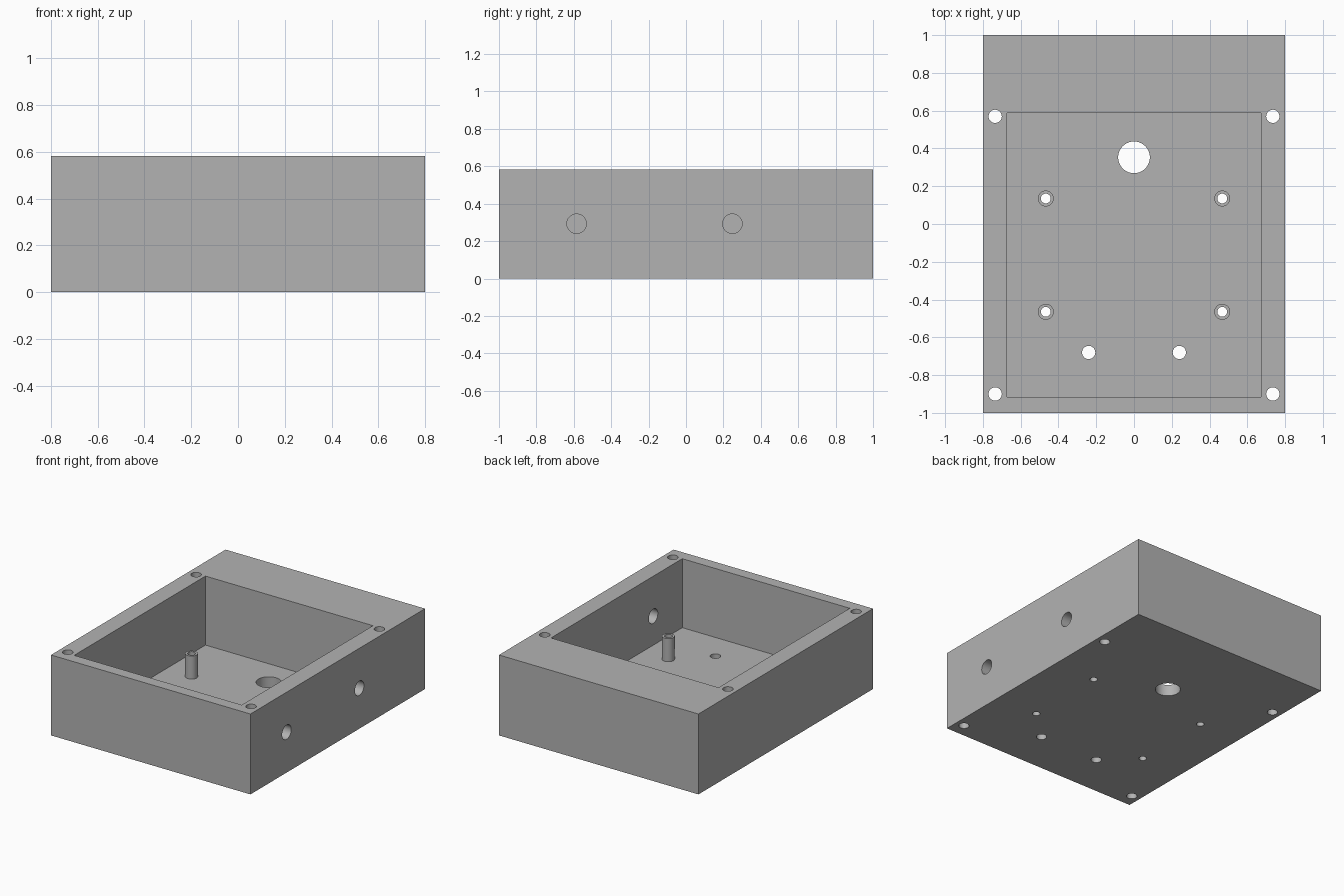
import bpy
import math

if "Cube" in bpy.data.objects:
    bpy.data.objects.remove(bpy.data.objects["Cube"], do_unlink=True)

HEIGHT = 0.583
FLOOR = 0.083

grey = bpy.data.materials.new("plain grey")
grey.use_nodes = True
colour = (0.45, 0.45, 0.45, 1)
grey.diffuse_color = colour
grey.node_tree.nodes["Principled BSDF"].inputs["Base Color"].default_value = colour


def box(name, low, high):
    centre = [(a + b) / 2 for a, b in zip(low, high)]
    bpy.ops.mesh.primitive_cube_add(size=1, location=centre)
    ob = bpy.context.object
    ob.name = name
    ob.scale = [b - a for a, b in zip(low, high)]
    bpy.ops.object.transform_apply(location=True, rotation=True, scale=True)
    ob.data.materials.append(grey)
    return ob


def cylinder(name, radius, depth, location, rotation=(0, 0, 0)):
    bpy.ops.mesh.primitive_cylinder_add(vertices=48, radius=radius, depth=depth,
                                        location=location, rotation=rotation)
    ob = bpy.context.object
    ob.name = name
    ob.data.materials.append(grey)
    return ob


def combine(target, tool, operation):
    mod = target.modifiers.new(tool.name, "BOOLEAN")
    mod.operation = operation
    mod.solver = "EXACT"
    mod.object = tool
    bpy.context.view_layer.objects.active = target
    bpy.ops.object.modifier_apply(modifier=mod.name)
    bpy.data.objects.remove(tool, do_unlink=True)


def drill(target, radius, x, y):
    combine(target, cylinder("drill", radius, 2, (x, y, 0)), "DIFFERENCE")


# Enclosure block with an open pocket, set toward the front
body = box("enclosure_body", (-0.8, -1, 0), (0.8, 1, HEIGHT))
pocket = box("pocket_cutter", (-0.672, -0.917, FLOOR), (0.672, 0.587, 1))
combine(body, pocket, "DIFFERENCE")

# Hollow board standoffs on the floor
for x in (-0.467, 0.467):
    for y in (-0.465, 0.135):
        bottom, top = FLOOR - 0.03, 0.25
        post = cylinder("standoff", 0.042, top - bottom, (x, y, (top + bottom) / 2))
        combine(body, post, "UNION")
        drill(body, 0.026, x, y)

# Lid screw holes in the rim and mounting holes in the floor
for x in (-0.735, 0.735):
    for y in (-0.9, 0.57):
        drill(body, 0.035, x, y)
for x in (-0.24, 0.24):
    drill(body, 0.035, x, -0.68)

# Large cable hole in the floor
drill(body, 0.084, 0, 0.353)

# Two holes through the +x wall only
for y in (-0.585, 0.248):
    side = cylinder("side_drill", 0.052, 0.4, (0.75, y, 0.293), (0, math.pi / 2, 0))
    combine(body, side, "DIFFERENCE")

# Smooth bores and posts, crisp edges
bpy.ops.object.select_all(action="DESELECT")
body.select_set(True)
bpy.context.view_layer.objects.active = body
bpy.ops.object.shade_smooth_by_angle(angle=math.radians(30))
